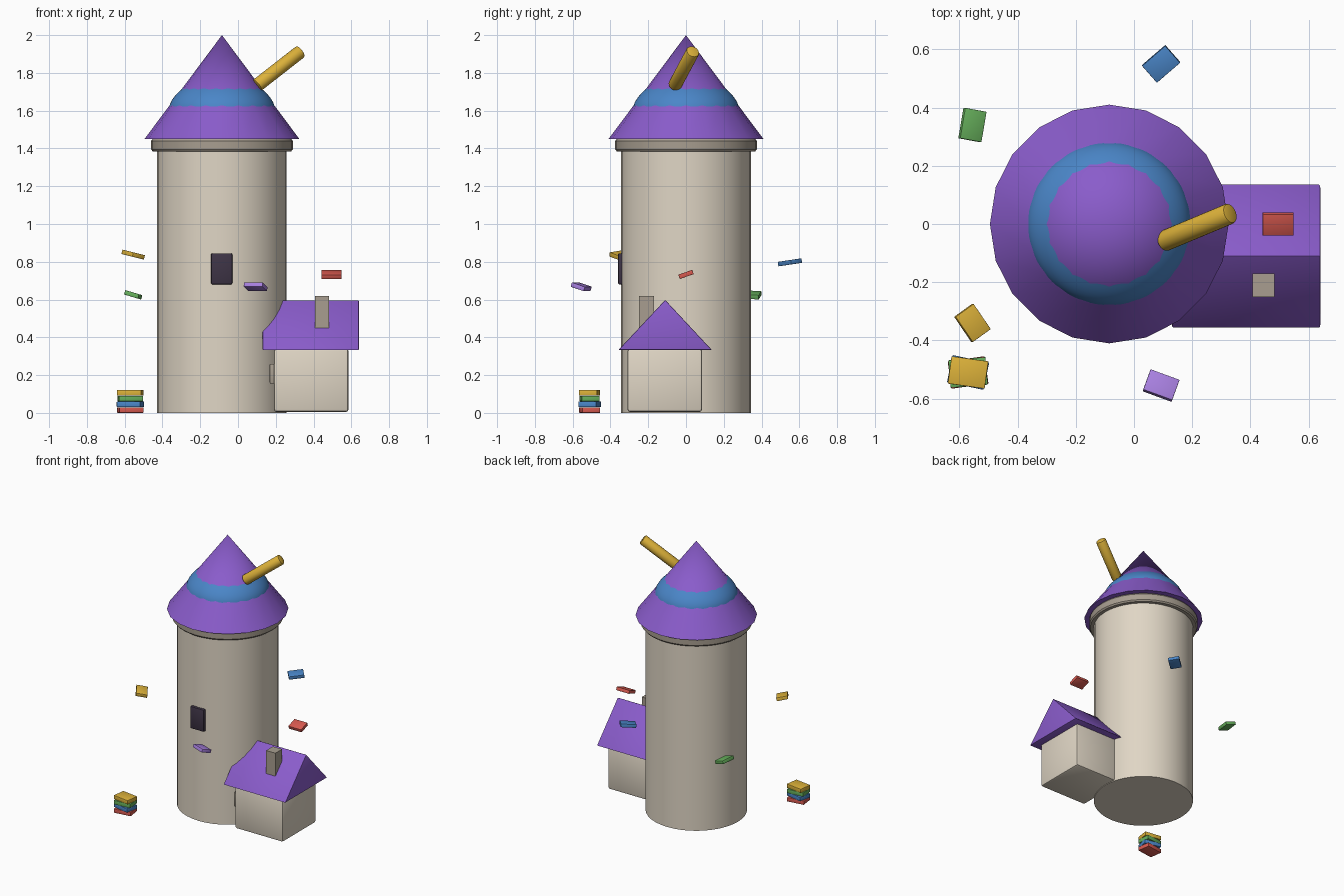
import bpy
import bmesh
import math
from mathutils import Matrix, Vector

cube = bpy.data.objects.get("Cube")
if cube:
    bpy.data.objects.remove(cube, do_unlink=True)


# Flat colours
def material(name, code):
    def linear(c):
        return c / 12.92 if c <= 0.04045 else ((c + 0.055) / 1.055) ** 2.4
    rgb = [linear(int(code[i:i + 2], 16) / 255) for i in (0, 2, 4)] + [1.0]
    mat = bpy.data.materials.new(name)
    mat.use_nodes = True
    mat.diffuse_color = rgb
    mat.node_tree.nodes["Principled BSDF"].inputs["Base Color"].default_value = rgb
    return mat


stone = material("pale stone", "E0D6C5")
grey = material("grey stone", "A89E90")
purple = material("roof purple", "8A5CCB")
blue = material("band blue", "4A86C8")
gold = material("gold", "DDB23A")
red = material("book red", "D95A50")
green = material("book green", "67B05C")
lavender = material("book lavender", "A880E0")
dark = material("dark window", "3E3446")


# Shared builders
def finish(name, bm, mat):
    mesh = bpy.data.meshes.new(name)
    bm.to_mesh(mesh)
    bm.free()
    mesh.materials.append(mat)
    obj = bpy.data.objects.new(name, mesh)
    bpy.context.collection.objects.link(obj)
    bpy.ops.object.select_all(action='DESELECT')
    obj.select_set(True)
    bpy.context.view_layer.objects.active = obj
    bpy.ops.object.shade_smooth_by_angle(angle=math.radians(32))
    return obj


def bevel(bm, width):
    edges = [e for e in bm.edges if e.calc_face_angle(0) > 0.7]
    bmesh.ops.bevel(bm, geom=edges, offset=width, segments=2,
                    profile=0.5, affect='EDGES')


def box(name, low, high, mat, width=0.0):
    bm = bmesh.new()
    low, high = Vector(low), Vector(high)
    bmesh.ops.create_cube(bm, size=1, matrix=Matrix.Translation((low + high) / 2)
                          @ Matrix.Diagonal((*(high - low), 1)))
    if width:
        bevel(bm, width)
    return finish(name, bm, mat)


TOWER_X = -0.085


def lathe(name, profile, sides, mat, inward=False):
    """Spin a bottom-to-top (radius, height) profile round the tower axis."""
    bm = bmesh.new()
    rings = []
    for radius, z in profile:
        if radius == 0:
            rings.append([bm.verts.new((TOWER_X, 0, z))] * sides)
        else:
            rings.append([bm.verts.new((TOWER_X + radius * math.cos(a),
                                        radius * math.sin(a), z))
                          for a in (math.tau * i / sides for i in range(sides))])
    for lower, upper in zip(rings, rings[1:]):
        for i in range(sides):
            j = (i + 1) % sides
            corners = [lower[i], lower[j], upper[j], upper[i]]
            bm.faces.new(list(dict.fromkeys(corners)))
    if inward:
        bmesh.ops.reverse_faces(bm, faces=bm.faces)
    return finish(name, bm, mat)


# Tower and its cornice
lathe("tower", [(0, 0), (0.343, 0), (0.343, 1.42), (0, 1.42)], 40, stone)
lathe("cornice", [(0.33, 1.385), (0.367, 1.385), (0.375, 1.395), (0.375, 1.44),
                  (0.367, 1.45), (0, 1.45)], 40, grey)
box("tower_window", (-0.143, -0.36, 0.68), (-0.03, -0.32, 0.845), dark, 0.008)

# Conical roof: inward-facing skirt, upper cone and bulging band
ROOF_BASE, ROOF_TOP, ROOF_R = 1.45, 2.0, 0.41


def roof_radius(z):
    return ROOF_R * (ROOF_TOP - z) / (ROOF_TOP - ROOF_BASE)


SPLIT = 1.615
lathe("roof_skirt", [(ROOF_R, ROOF_BASE), (roof_radius(SPLIT), SPLIT)],
      20, purple, inward=True)
lathe("roof_underside", [(0.33, ROOF_BASE), (ROOF_R, ROOF_BASE)], 20, purple)
lathe("roof_cone", [(roof_radius(SPLIT), SPLIT), (0, ROOF_TOP)], 20, purple)

band = []
for i in range(9):
    t = i / 4 - 1
    z = 1.67 + 0.052 * t
    band.append((roof_radius(z) + 0.009 - 0.014 * t * t, z))
lathe("roof_band", band, 80, blue)

# Telescope leaning out of the roof
start, end = Vector((0.10, -0.06, 1.733)), Vector((0.332, 0.037, 1.914))
axis = end - start
bm = bmesh.new()
bmesh.ops.create_cone(bm, cap_ends=True, segments=24, radius1=0.036,
                      radius2=0.036, depth=axis.length,
                      matrix=Matrix.Translation((start + end) / 2)
                      @ axis.to_track_quat('Z', 'Y').to_matrix().to_4x4())
bevel(bm, 0.008)
finish("telescope", bm, gold)

# Cottage beside the tower
box("cottage_walls", (0.19, -0.31, 0.005), (0.585, 0.085, 0.34), stone, 0.014)
box("cottage_door", (0.168, -0.29, 0.155), (0.2, -0.2, 0.26), grey, 0.005)
box("chimney", (0.407, -0.25, 0.4), (0.483, -0.17, 0.62), grey)

bm = bmesh.new()
gable = [(-0.358, 0.333), (0.137, 0.333), (-0.11, 0.598)]
ends = [[bm.verts.new((x, y, z)) for y, z in gable] for x in (0.13, 0.64)]
bm.faces.new(ends[0][::-1])
bm.faces.new(ends[1])
for i in range(3):
    j = (i + 1) % 3
    bm.faces.new([ends[0][i], ends[0][j], ends[1][j], ends[1][i]])
bmesh.ops.recalc_face_normals(bm, faces=bm.faces)
bevel(bm, 0.005)
finish("cottage_roof", bm, purple)


# Books: turn about z, then tilt to the given x and y slopes
def book(name, centre, size, mat, turn, slope=(0, 0)):
    normal = Vector((-slope[0], -slope[1], 1))
    tilt = Vector((0, 0, 1)).rotation_difference(normal).to_matrix().to_4x4()
    place = Matrix.Translation(centre) @ tilt @ Matrix.Rotation(math.radians(turn), 4, 'Z')
    bm = bmesh.new()
    bmesh.ops.create_cube(bm, size=1, matrix=place @ Matrix.Diagonal((*size, 1)))
    bevel(bm, 0.002)
    finish(name, bm, mat)


stack = [("red", red, 8), ("blue", blue, -12), ("green", green, 5), ("gold", gold, -8)]
for level, (label, mat, turn) in enumerate(stack):
    book("stacked_book_" + label, (-0.57, -0.51, 0.015 + 0.0305 * level),
         (0.128, 0.095, 0.029), mat, turn)

flying = (0.106, 0.078, 0.024)
book("flying_book_green", (-0.555, 0.34, 0.625), flying, green, 80, (-0.3, 0))
book("flying_book_gold", (-0.555, -0.34, 0.838), flying, gold, -55, (-0.25, 0))
book("flying_book_blue", (0.093, 0.55, 0.797), flying, blue, 41, (0, 0.15))
book("flying_book_red", (0.495, 0, 0.733), flying, red, 0, (0, 0.35))
book("flying_book_lavender", (0.093, -0.555, 0.668), flying, lavender, -20, (-0.12, -0.3))
